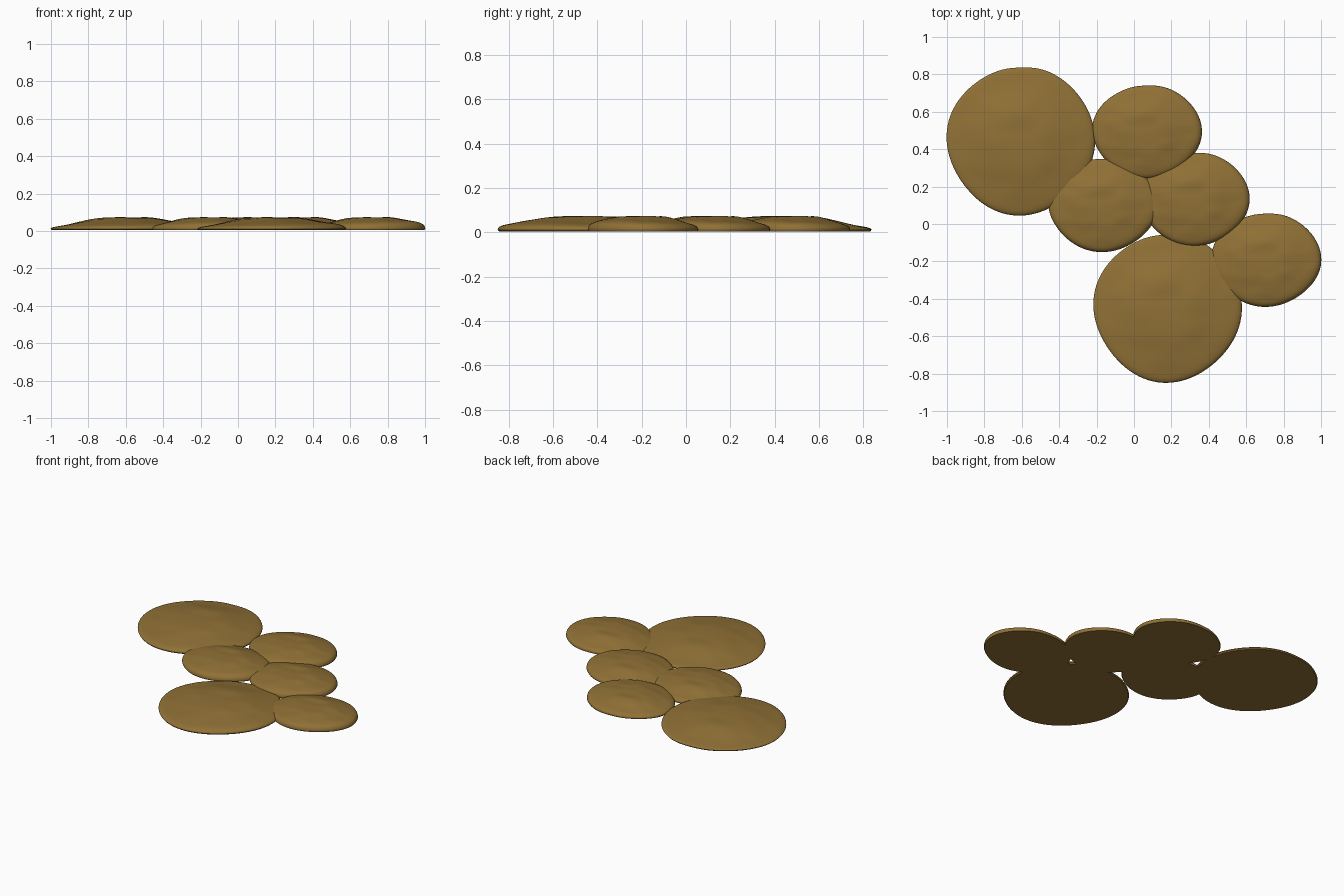
import bpy, bmesh, math
from mathutils import Vector, noise

if "Cube" in bpy.data.objects:
    bpy.data.objects.remove(bpy.data.objects["Cube"])

mat = bpy.data.materials.new("ochre_brown")
mat.diffuse_color = (0.28, 0.165, 0.037, 1)
mat.use_nodes = True
mat.node_tree.nodes["Principled BSDF"].inputs["Base Color"].default_value = mat.diffuse_color

SEG, RINGS, BASE = 96, 26, 0.004


def outline(a):
    # near-circular rim with a slight dent at the back and soft wobble
    dent = math.exp(-((a - math.pi / 2) / 0.22) ** 2)
    return 0.995 - 0.015 * dent + 0.012 * math.cos(4 * a + 0.6) + 0.008 * math.sin(3 * a)


def crown(t, a, rim, slope):
    # low rounded edge, then a gentle rise to a flattish top
    steep = 0.5 + 0.5 * math.cos(a + math.pi / 4)
    edge = rim + 0.018 * steep
    wall = (edge - 0.011) * math.sqrt(max(0, 1 - t ** 14))
    u = min(1, max(0, (1 - t) / slope))
    return 0.011 + wall + (0.072 - edge) * u * u * (3 - 2 * u)


def blob(name, x, y, rx, ry, rim, slope):
    bm = bmesh.new()
    top = bm.verts.new((x, y, 0.073))
    rings = []
    for i in range(1, RINGS + 1):
        t = math.sin(i / RINGS * math.pi / 2)
        ring = []
        for j in range(SEG):
            a = 2 * math.pi * j / SEG
            r = t * outline(a)
            px, py = r * math.cos(a), r * math.sin(a)
            # shallow hand-pressed lumps
            lump = 0.0035 * noise.noise(Vector((px * 3, py * 4, 1.7))) * (1 - t ** 6)
            ring.append(bm.verts.new((x + px * rx, y + py * ry,
                                      crown(t, a, rim, slope) + lump)))
        rings.append(ring)
    # tucked-under flat base
    rings.append([bm.verts.new((x + (v.co.x - x) * 0.985, y + (v.co.y - y) * 0.985, BASE))
                  for v in rings[-1]])
    for j in range(SEG):
        k = (j + 1) % SEG
        bm.faces.new((top, rings[0][j], rings[0][k]))
        for p, q in zip(rings, rings[1:]):
            bm.faces.new((p[j], q[j], q[k], p[k]))
    bm.faces.new(rings[-1][::-1])
    me = bpy.data.meshes.new(name)
    bm.to_mesh(me)
    bm.free()
    me.materials.append(mat)
    ob = bpy.data.objects.new(name, me)
    bpy.context.collection.objects.link(ob)
    bpy.ops.object.select_all(action='DESELECT')
    ob.select_set(True)
    bpy.context.view_layer.objects.active = ob
    bpy.ops.object.shade_smooth_by_angle(angle=math.radians(40))


# two large flat patties
for name, x, y in (("large_mound_back", -0.605, 0.447), ("large_mound_front", 0.18, -0.447)):
    blob(name, x, y, 0.395, 0.397, 0.022, 0.75)

# four smaller mounds between them
for i, (x, y) in enumerate(((0.07, 0.495), (-0.165, 0.103), (0.325, 0.135), (0.708, -0.19))):
    blob(f"small_mound_{i + 1}", x, y, 0.292, 0.25, 0.032, 0.7)
